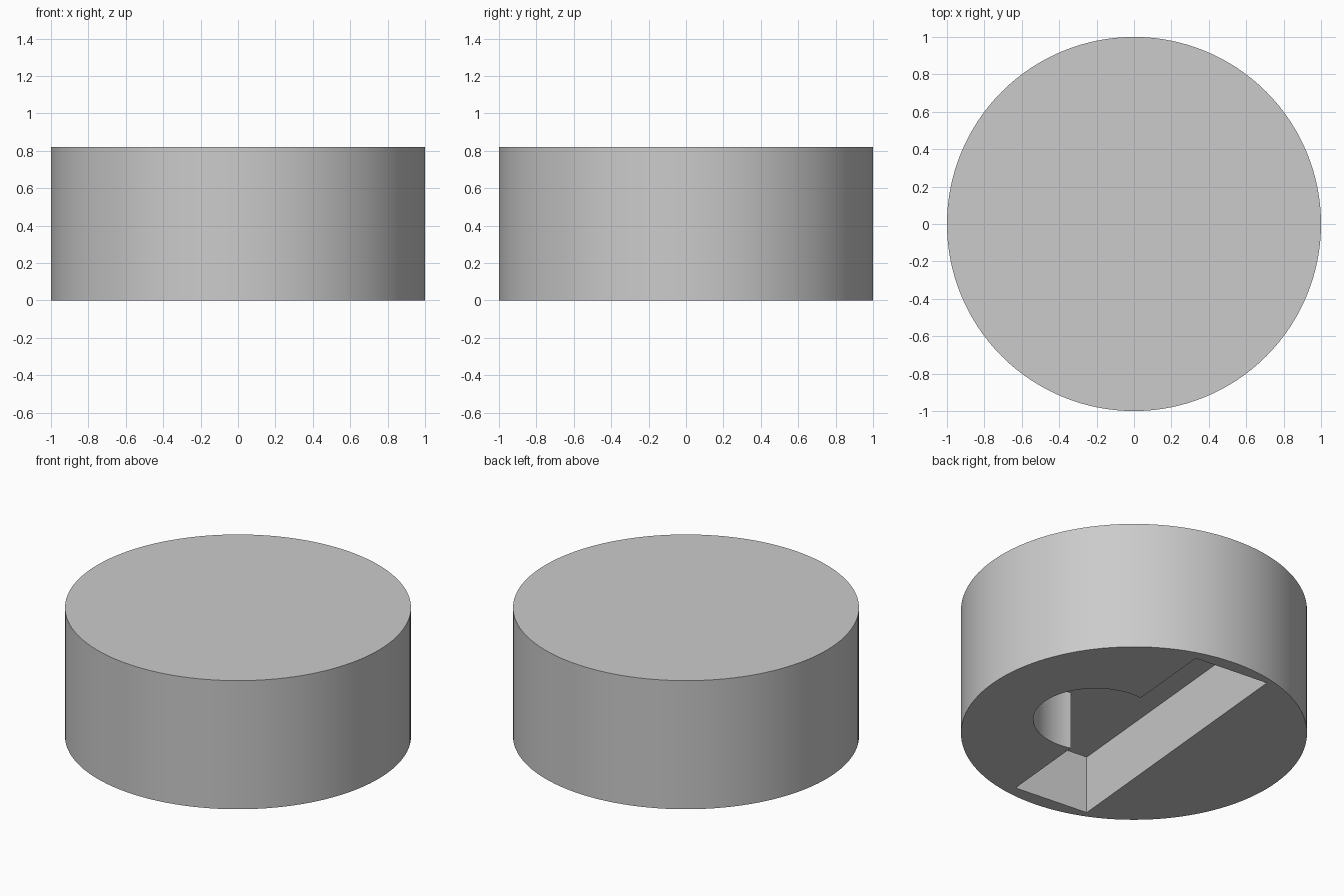
import bpy
import bmesh
import math
from mathutils import Matrix

cube = bpy.data.objects.get("Cube")
if cube:
    bpy.data.objects.remove(cube, do_unlink=True)

HEIGHT = 0.82
DEPTH = 0.37
HALF_LENGTH, HALF_WIDTH = 0.912, 0.25
HOLE_Y, HOLE_RADIUS = 0.322, 0.36

grey = bpy.data.materials.new("plain_grey")
grey.use_nodes = True
colour = (0.6, 0.6, 0.6, 1)
grey.diffuse_color = colour
grey.node_tree.nodes["Principled BSDF"].inputs["Base Color"].default_value = colour


def make_prism(name, outline, bottom, top):
    """Extrude a closed counterclockwise outline between two heights."""
    bm = bmesh.new()
    base = bm.faces.new([bm.verts.new((x, y, bottom)) for x, y in outline])
    extruded = bmesh.ops.extrude_face_region(bm, geom=[base], use_keep_orig=True)
    verts = [v for v in extruded["geom"] if isinstance(v, bmesh.types.BMVert)]
    bmesh.ops.translate(bm, verts=verts, vec=(0, 0, top - bottom))
    bmesh.ops.recalc_face_normals(bm, faces=bm.faces[:])
    mesh = bpy.data.meshes.new(name)
    bm.to_mesh(mesh)
    bm.free()
    mesh.materials.append(grey)
    obj = bpy.data.objects.new(name, mesh)
    bpy.context.collection.objects.link(obj)
    return obj


def arc(cy, radius, start, end, steps):
    angles = [start + (end - start) * i / steps for i in range(steps + 1)]
    return [(radius * math.cos(a), cy + radius * math.sin(a)) for a in angles]


# Solid round body
body = make_prism("round_body", arc(0, 1, 0, math.tau, 128)[:-1], 0, HEIGHT)

# Underside recess: a long slot with a round bulge on one edge
tilt = math.asin((HOLE_Y - HALF_WIDTH) / HOLE_RADIUS)
outline = [(-HALF_LENGTH, -HALF_WIDTH), (HALF_LENGTH, -HALF_WIDTH), (HALF_LENGTH, HALF_WIDTH)]
outline += arc(HOLE_Y, HOLE_RADIUS, -tilt, math.pi + tilt, 48)
outline.append((-HALF_LENGTH, HALF_WIDTH))
cutter = make_prism("recess_cutter", outline, -0.1, DEPTH)

# The slot runs front to back, slightly turned, with the bulge towards +x
cutter.data.transform(Matrix.Translation((-0.048, 0.008, 0))
                      @ Matrix.Rotation(math.radians(-95.2), 4, "Z"))

# Cut the recess and keep the result as plain mesh
cut = body.modifiers.new("recess", "BOOLEAN")
cut.operation = "DIFFERENCE"
cut.solver = "EXACT"
cut.object = cutter
bpy.context.view_layer.objects.active = body
body.select_set(True)
bpy.ops.object.modifier_apply(modifier=cut.name)
bpy.data.objects.remove(cutter, do_unlink=True)

# Smooth curved walls, crisp rims
bpy.ops.object.shade_smooth_by_angle(angle=math.radians(30))
